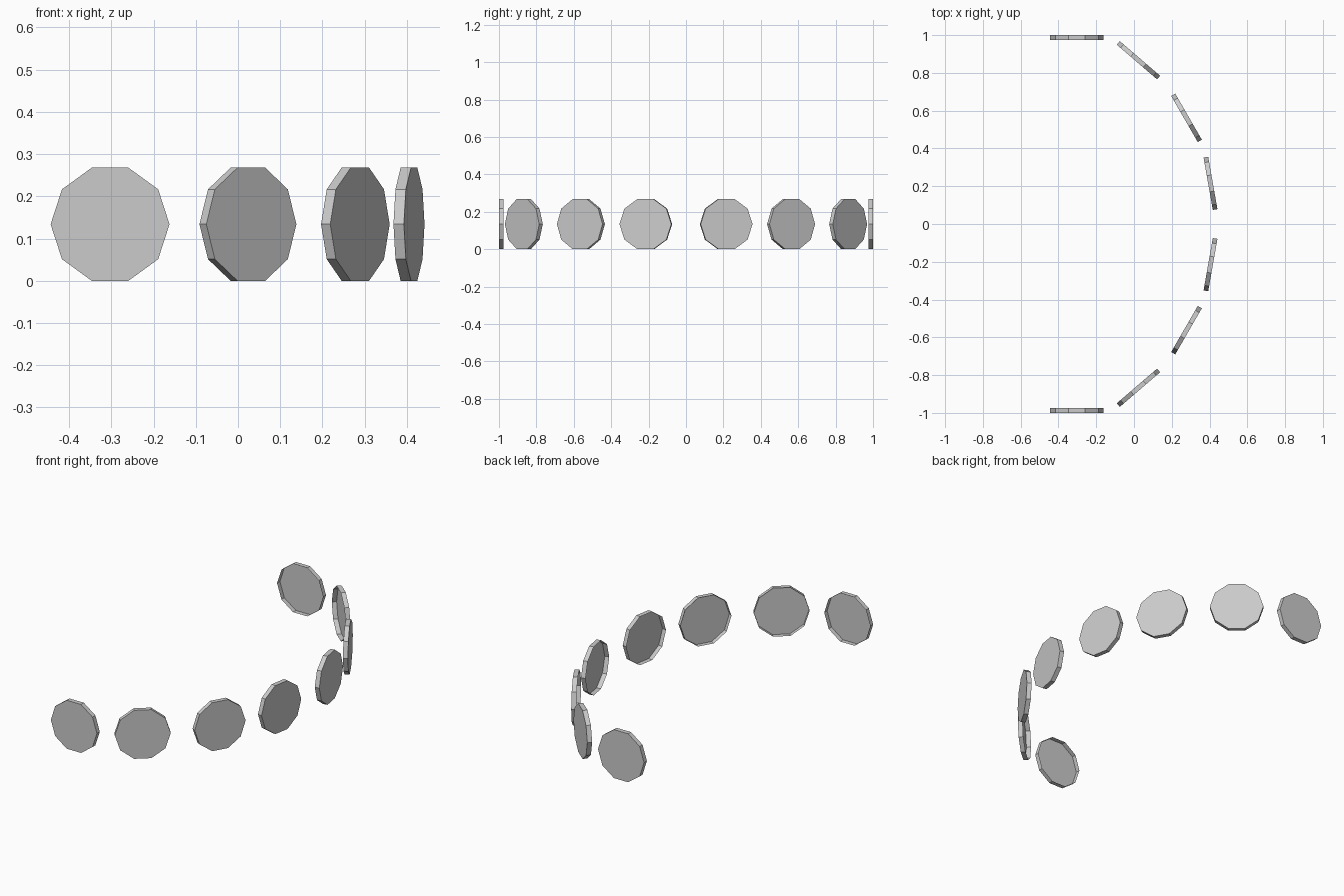
import bpy, bmesh
from math import cos, sin, radians, pi

if "Cube" in bpy.data.objects:
    bpy.data.objects.remove(bpy.data.objects["Cube"])

RADIUS, THICK, SIDES = 0.1408, 0.025, 10
HEIGHT = RADIUS * sin(2 * pi * 3 / SIDES)  # centre height: flat side rests on z = 0


def dish(name, x, y, angle, cap):
    """Upright ten-sided shallow dish: cap on the outer side, open on the inner side."""
    bm = bmesh.new()
    ring = [bm.verts.new((RADIUS * cos(2 * pi * i / SIDES), cap * THICK / 2,
                          RADIUS * sin(2 * pi * i / SIDES)))
            for i in range(SIDES)]
    face = bm.faces.new(ring)
    if face.normal.y * cap < 0:
        face.normal_flip()
    # Rim walls only
    out = bmesh.ops.extrude_edge_only(bm, edges=bm.edges[:])
    moved = [v for v in out["geom"] if isinstance(v, bmesh.types.BMVert)]
    bmesh.ops.translate(bm, verts=moved, vec=(0, -cap * THICK, 0))
    bmesh.ops.recalc_face_normals(bm, faces=bm.faces)
    mesh = bpy.data.meshes.new(name)
    bm.to_mesh(mesh)
    bm.free()
    obj = bpy.data.objects.new(name, mesh)
    obj.location = (x, y, HEIGHT)
    obj.rotation_euler = (0, 0, radians(angle))
    bpy.context.collection.objects.link(obj)


# Front half of the arc: centre x, centre y, turn about z
layout = [(-0.303, -0.9875, 0), (0.0235, -0.867, 40.7),
          (0.278, -0.562, 60), (0.405, -0.215, 80)]

# Each dish and its mirror across y = 0
for n, (x, y, a) in enumerate(layout, 1):
    dish(f"front_dish_{n}", x, y, a, -1)
    dish(f"back_dish_{n}", x, -y, -a, 1)
